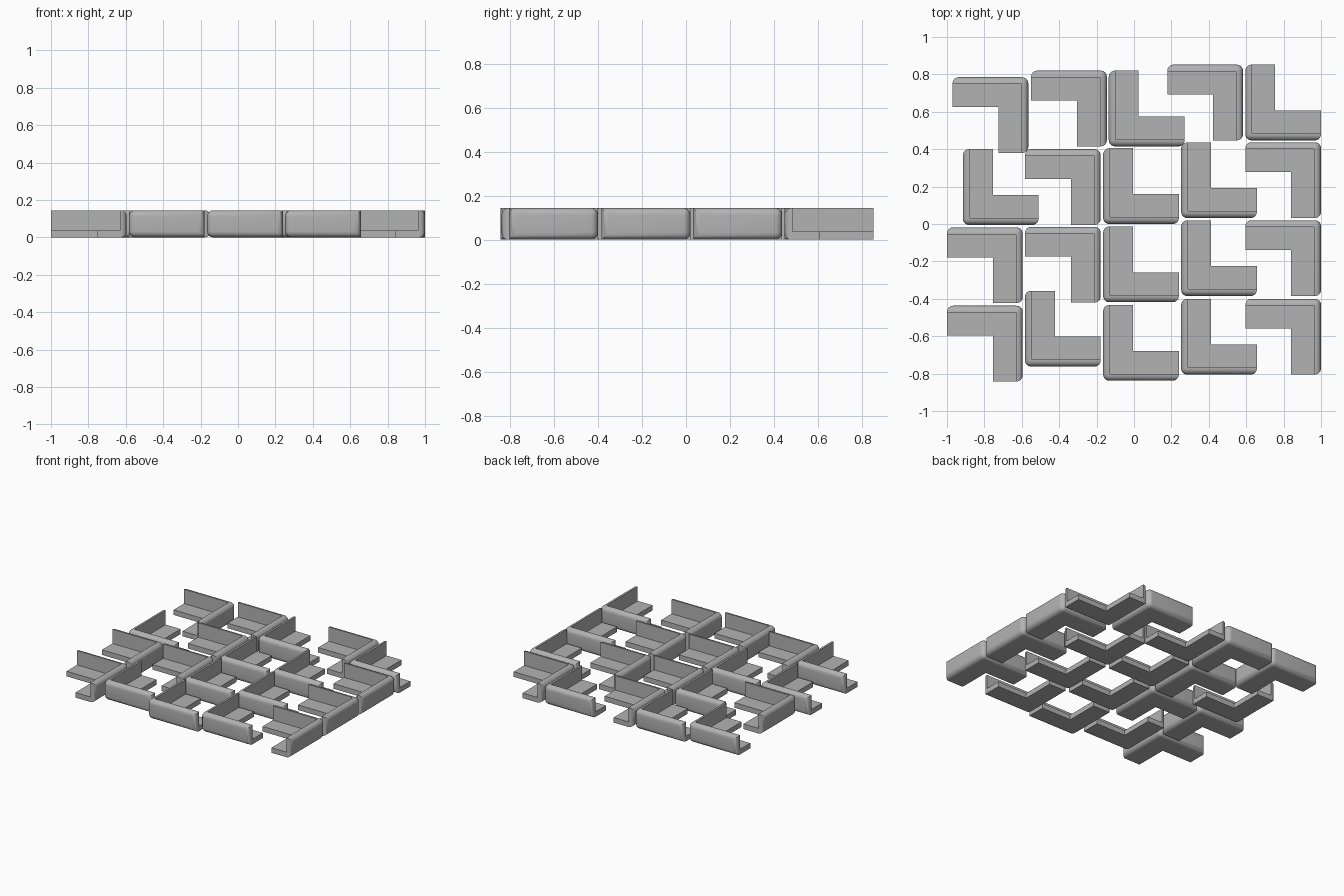
import bpy, bmesh, math

SIZE, ARM, WALL = 0.405, 0.16, 0.037
HEIGHT, FLOOR, ROUND = 0.145, 0.038, 0.033

cube = bpy.data.objects.get("Cube")
if cube:
    bpy.data.objects.remove(cube, do_unlink=True)

grey = bpy.data.materials.new("grey_plastic")
grey.use_nodes = True
colour = (0.45, 0.45, 0.45, 1)
grey.diffuse_color = colour
grey.node_tree.nodes["Principled BSDF"].inputs["Base Color"].default_value = colour


def prism(name, outline, z0, z1, rounded=False):
    """Extrude an outline upward, optionally rounding all edges of its two outer sides."""
    bm = bmesh.new()
    face = bm.faces.new([bm.verts.new((x, y, z0)) for x, y in outline])
    top = bmesh.ops.extrude_face_region(bm, geom=[face])["geom"]
    moved = [v for v in top if isinstance(v, bmesh.types.BMVert)]
    bmesh.ops.translate(bm, verts=moved, vec=(0, 0, z1 - z0))
    bmesh.ops.recalc_face_normals(bm, faces=bm.faces)
    if rounded:
        edge_on = lambda e, i: all(abs(v.co[i] - SIZE / 2) < 1e-4 for v in e.verts)
        outer = [e for e in bm.edges if edge_on(e, 0) or edge_on(e, 1)]
        bmesh.ops.bevel(bm, geom=outer, offset=ROUND, segments=6,
                        profile=0.5, affect='EDGES')
    mesh = bpy.data.meshes.new(name)
    bm.to_mesh(mesh)
    bm.free()
    obj = bpy.data.objects.new(name, mesh)
    bpy.context.scene.collection.objects.link(obj)
    return obj


# L-shaped block with its rounded corner at +x +y, hollowed above the floor
h = SIZE / 2
a, w = h - ARM, h - WALL
block = prism("corner_block", [(-h, h), (-h, a), (a, a), (a, -h), (h, -h), (h, h)],
              0, HEIGHT, rounded=True)
cutter = prism("hollow_cutter", [(-1, -1), (w, -1), (w, w), (-1, w)], FLOOR, 1)
cutter.hide_render = True
cut = block.modifiers.new("hollow", 'BOOLEAN')
cut.operation = 'DIFFERENCE'
cut.solver = 'EXACT'
cut.object = cutter
bpy.context.view_layer.update()
graph = bpy.context.evaluated_depsgraph_get()
guard = bpy.data.meshes.new_from_object(block.evaluated_get(graph))
guard.name = "corner_guard"
guard.materials.clear()
guard.materials.append(grey)
guard.shade_smooth()
guard.set_sharp_from_angle(angle=math.radians(35))
for helper in (block, cutter):
    bpy.data.objects.remove(helper, do_unlink=True)

# Lower-left position of each guard; True turns the corner to the front right
layout = [
    (-0.97, 0.38, False), (-0.55, 0.415, False), (-0.135, 0.415, True),
    (0.178, 0.447, False), (0.595, 0.447, True),
    (-0.915, -0.005, True), (-0.583, -0.005, False), (-0.165, 0, True),
    (0.252, 0.032, True), (0.595, 0.032, False),
    (-1, -0.423, False), (-0.583, -0.42, False), (-0.165, -0.418, True),
    (0.252, -0.385, True), (0.595, -0.385, False),
    (-1, -0.842, False), (-0.583, -0.762, True), (-0.165, -0.838, True),
    (0.252, -0.805, True), (0.595, -0.805, False),
]
for i, (x, y, turned) in enumerate(layout, 1):
    obj = bpy.data.objects.new(f"corner_guard_{i}", guard)
    obj.location = (x + h, y + h, 0)
    obj.rotation_euler.z = math.pi if turned else 0
    bpy.context.scene.collection.objects.link(obj)
